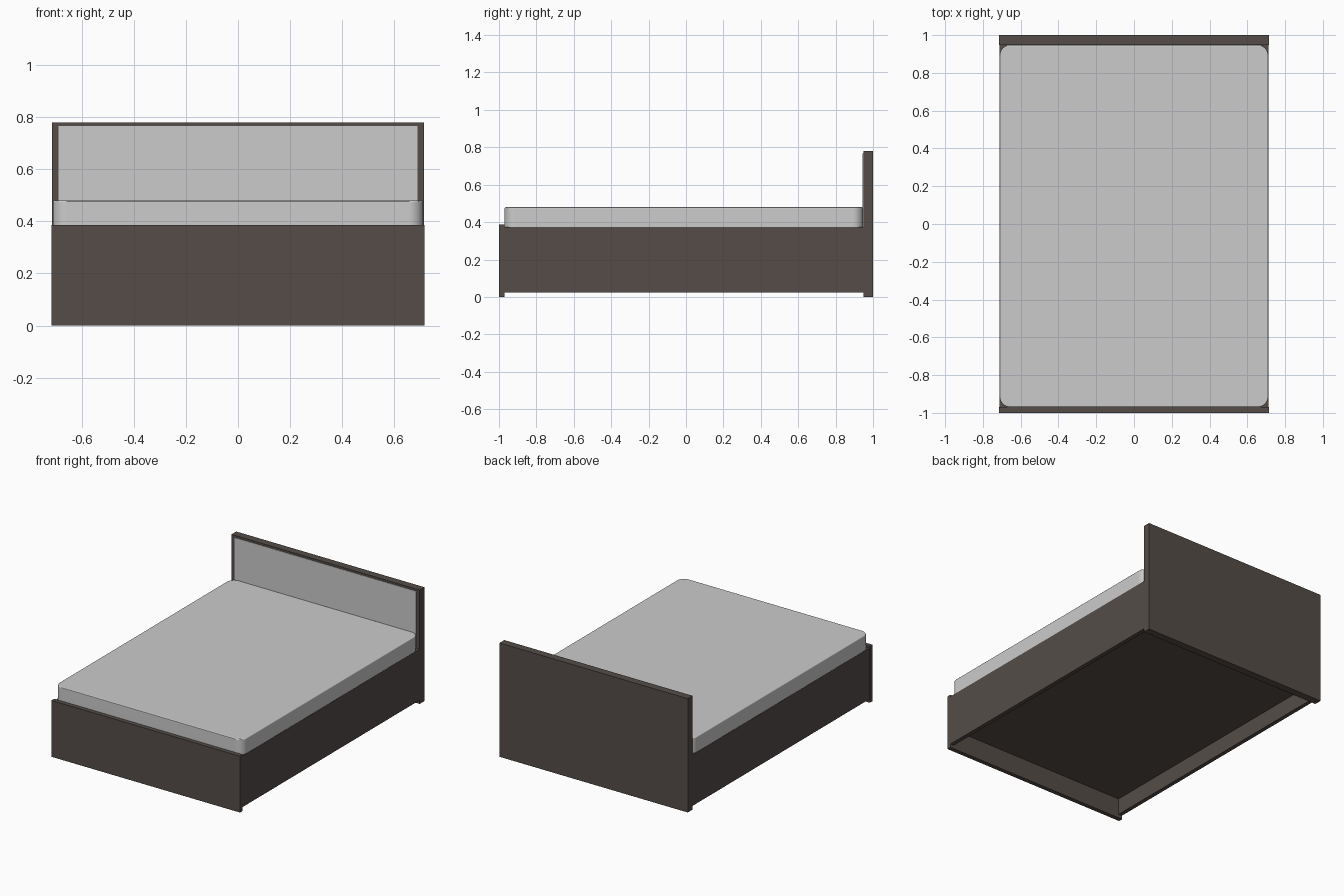
import bpy, bmesh

if "Cube" in bpy.data.objects:
    bpy.data.objects.remove(bpy.data.objects["Cube"])


def material(name, rgb):
    m = bpy.data.materials.new(name)
    m.diffuse_color = (*rgb, 1)
    m.use_nodes = True
    m.node_tree.nodes["Principled BSDF"].inputs["Base Color"].default_value = m.diffuse_color
    return m


WOOD = material("dark_brown_wood", (0.09, 0.073, 0.066))
GREY = material("light_grey_fabric", (0.6, 0.6, 0.6))


def box(name, x, y, z, mat):
    """Axis-aligned box from (min, max) ranges."""
    bm = bmesh.new()
    bmesh.ops.create_cube(bm, size=1)
    for v in bm.verts:
        for i, (lo, hi) in enumerate((x, y, z)):
            v.co[i] = lo if v.co[i] < 0 else hi
    me = bpy.data.meshes.new(name)
    bm.to_mesh(me)
    bm.free()
    me.materials.append(mat)
    ob = bpy.data.objects.new(name, me)
    bpy.context.collection.objects.link(ob)
    return ob


# Head and foot boards
box("headboard", (-0.714, 0.714), (0.948, 1.0), (0, 0.78), WOOD)
box("footboard", (-0.715, 0.715), (-1.0, -0.97), (0, 0.386), WOOD)

# Upholstered plate on the front of the headboard
box("headboard_panel", (-0.689, 0.689), (0.945, 0.949), (0.375, 0.766), GREY)

# Side rails
for side, name in ((-1, "left_rail"), (1, "right_rail")):
    a, b = sorted((side * 0.685, side * 0.713))
    box(name, (a, b), (-0.97, 0.948), (0.025, 0.375), WOOD)

# Base board under the mattress, recessed from below
box("mattress_base", (-0.685, 0.685), (-0.97, 0.948), (0.138, 0.374), WOOD)

# Mattress: rounded vertical corners, then softened top edge
mattress = box("mattress", (-0.711, 0.711), (-0.97, 0.947), (0.372, 0.48), GREY)
bm = bmesh.new()
bm.from_mesh(mattress.data)
upright = [e for e in bm.edges if abs(e.verts[0].co.z - e.verts[1].co.z) > 0.05]
bmesh.ops.bevel(bm, geom=upright, offset=0.055, segments=8, profile=0.5,
                affect='EDGES')
rim = [e for e in bm.edges if all(v.co.z > 0.479 for v in e.verts)]
bmesh.ops.bevel(bm, geom=rim, offset=0.007, segments=3, profile=0.5,
                affect='EDGES')
bm.to_mesh(mattress.data)
bm.free()
bpy.context.view_layer.objects.active = mattress
mattress.select_set(True)
bpy.ops.object.shade_smooth_by_angle()
flat = mattress.modifiers.new("flat_top_normals", 'WEIGHTED_NORMAL')
flat.keep_sharp = True
